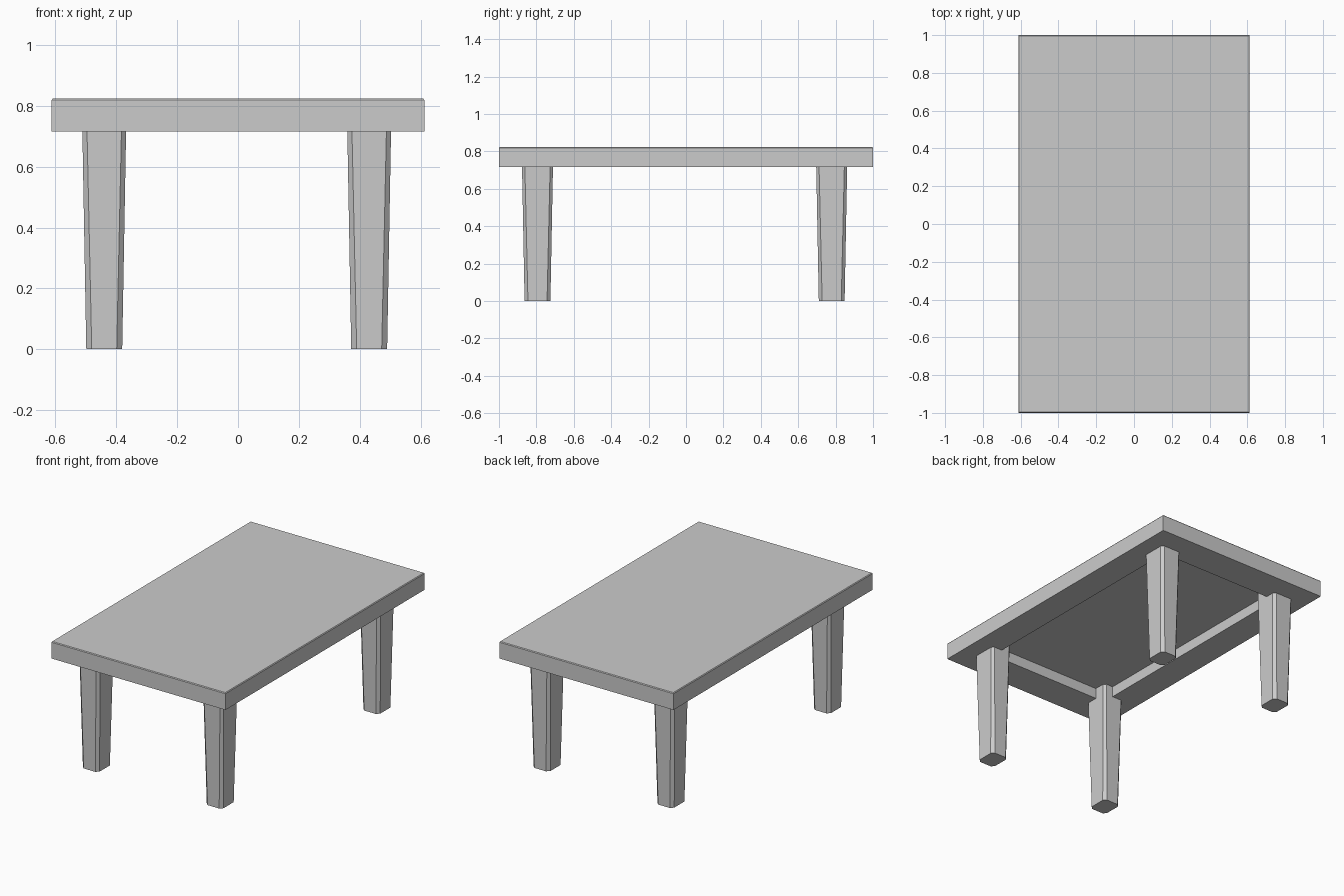
import bpy, bmesh

if "Cube" in bpy.data.objects:
    bpy.data.objects.remove(bpy.data.objects["Cube"])


def new_object(name, bm):
    bmesh.ops.recalc_face_normals(bm, faces=bm.faces)
    mesh = bpy.data.meshes.new(name)
    bm.to_mesh(mesh)
    bm.free()
    obj = bpy.data.objects.new(name, mesh)
    bpy.context.collection.objects.link(obj)
    return obj


def loft(bm, rings):
    """Closed solid through a stack of equal-sized point rings."""
    loops = [[bm.verts.new(p) for p in ring] for ring in rings]
    n = len(loops[0])
    for a, b in zip(loops, loops[1:]):
        for i in range(n):
            j = (i + 1) % n
            bm.faces.new((a[i], a[j], b[j], b[i]))
    bm.faces.new(loops[0][::-1])
    bm.faces.new(loops[-1])


def rect(hx, hy, z):
    return [(-hx, -hy, z), (hx, -hy, z), (hx, hy, z), (-hx, hy, z)]


def chamfered(cx, cy, hx, hy, c, z):
    pts = [(hx - c, -hy), (hx, c - hy), (hx, hy - c), (hx - c, hy),
           (c - hx, hy), (-hx, hy - c), (-hx, c - hy), (c - hx, -hy)]
    return [(cx + x, cy + y, z) for x, y in pts]


RIM_Z, CEILING_Z, TOP_Z = 0.716, 0.783, 0.824

# Tabletop: recess ceiling, inner wall, rim, outer wall, eased top edge
bm = bmesh.new()
loft(bm, [rect(0.43, 0.79, CEILING_Z), rect(0.43, 0.79, RIM_Z),
          rect(0.612, 1.0, RIM_Z), rect(0.612, 1.0, TOP_Z - 0.005),
          rect(0.608, 0.996, TOP_Z)])
new_object("tabletop", bm)

# Legs: tapered posts with chamfered corners, running up into the recess
for side, cx in (("left", -0.4395), ("right", 0.431)):
    for end, cy in (("front", -0.794), ("back", 0.779)):
        bm = bmesh.new()
        loft(bm, [chamfered(cx, cy, 0.059, 0.069, 0.018, 0.0),
                  chamfered(cx, cy, 0.073, 0.084, 0.015, CEILING_Z)])
        new_object(f"{end}_{side}_leg", bm)
